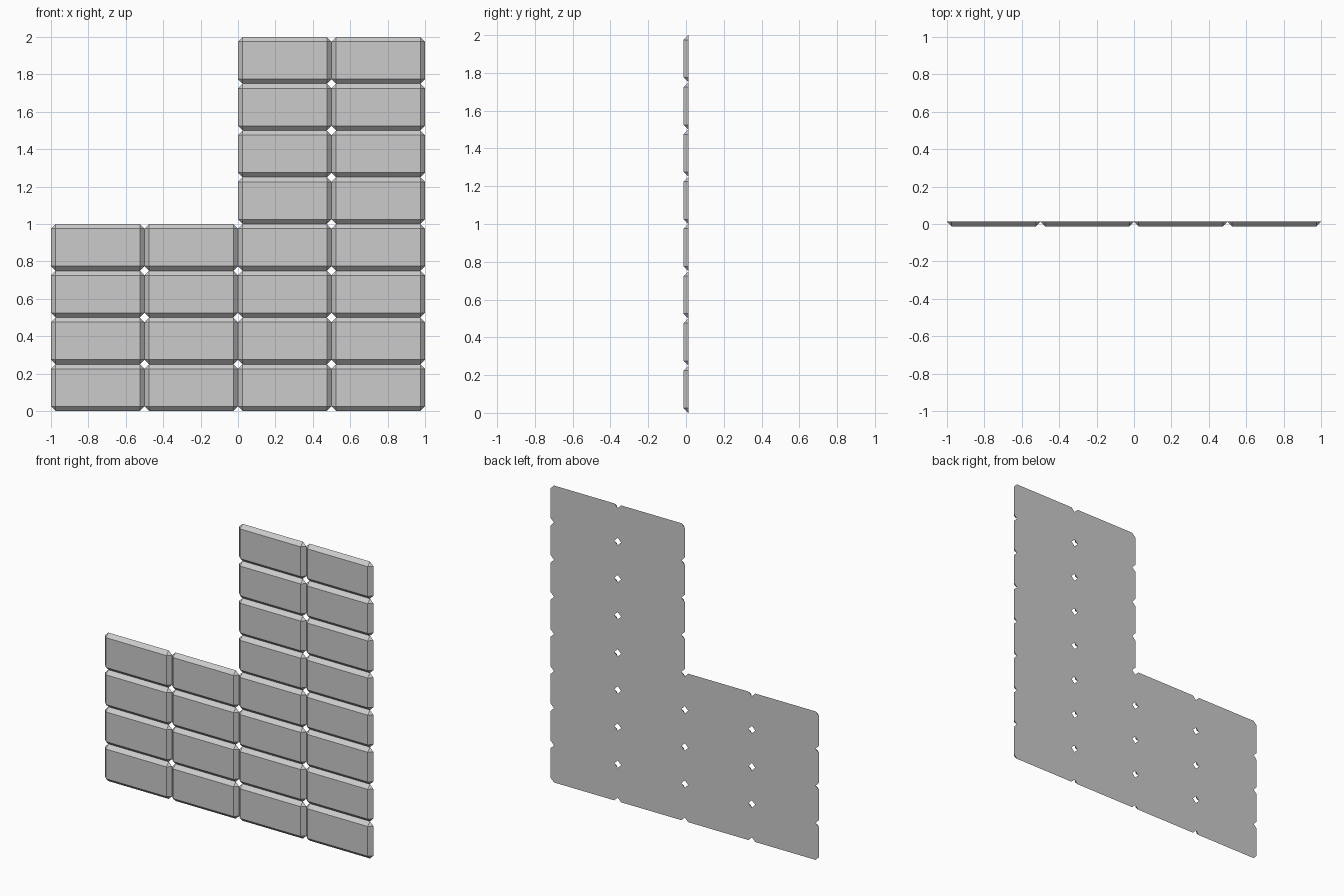
import bpy, bmesh

if "Cube" in bpy.data.objects:
    bpy.data.objects.remove(bpy.data.objects["Cube"])

W, H = 0.5, 0.25      # tile size
C = 0.025             # bevel width
Y0, Y1 = -0.0125, 0.0125


def add_tile(bm, x, z):
    """Tile with bevelled front edges, clipped corners and a flat back."""
    x2, z2 = x + W, z + H
    front = [bm.verts.new((px, Y0, pz)) for px, pz in
             ((x + C, z + C), (x2 - C, z + C), (x2 - C, z2 - C), (x + C, z2 - C))]
    back = [bm.verts.new((px, Y1, pz)) for px, pz in
            ((x, z + C), (x + C, z), (x2 - C, z), (x2, z + C),
             (x2, z2 - C), (x2 - C, z2), (x + C, z2), (x, z2 - C))]
    bm.faces.new(front)
    bm.faces.new(back[::-1])
    for i in range(4):
        j = (i + 1) % 4
        # corner triangle, then the sloped edge
        bm.faces.new((front[i], back[2 * i], back[2 * i + 1]))
        bm.faces.new((front[i], back[2 * i + 1], back[(2 * i + 2) % 8], front[j]))


def tile_section(name, x_start, rows):
    """Two columns of tiles stacked to the given number of rows."""
    bm = bmesh.new()
    for col in range(2):
        for row in range(rows):
            add_tile(bm, x_start + col * W, row * H)
    bmesh.ops.recalc_face_normals(bm, faces=bm.faces)
    mesh = bpy.data.meshes.new(name)
    bm.to_mesh(mesh)
    bm.free()
    bpy.context.collection.objects.link(bpy.data.objects.new(name, mesh))


# Low left half and tall right half of the L-shaped wall
tile_section("low_wall_tiles", -1.0, 4)
tile_section("tall_wall_tiles", 0.0, 8)
